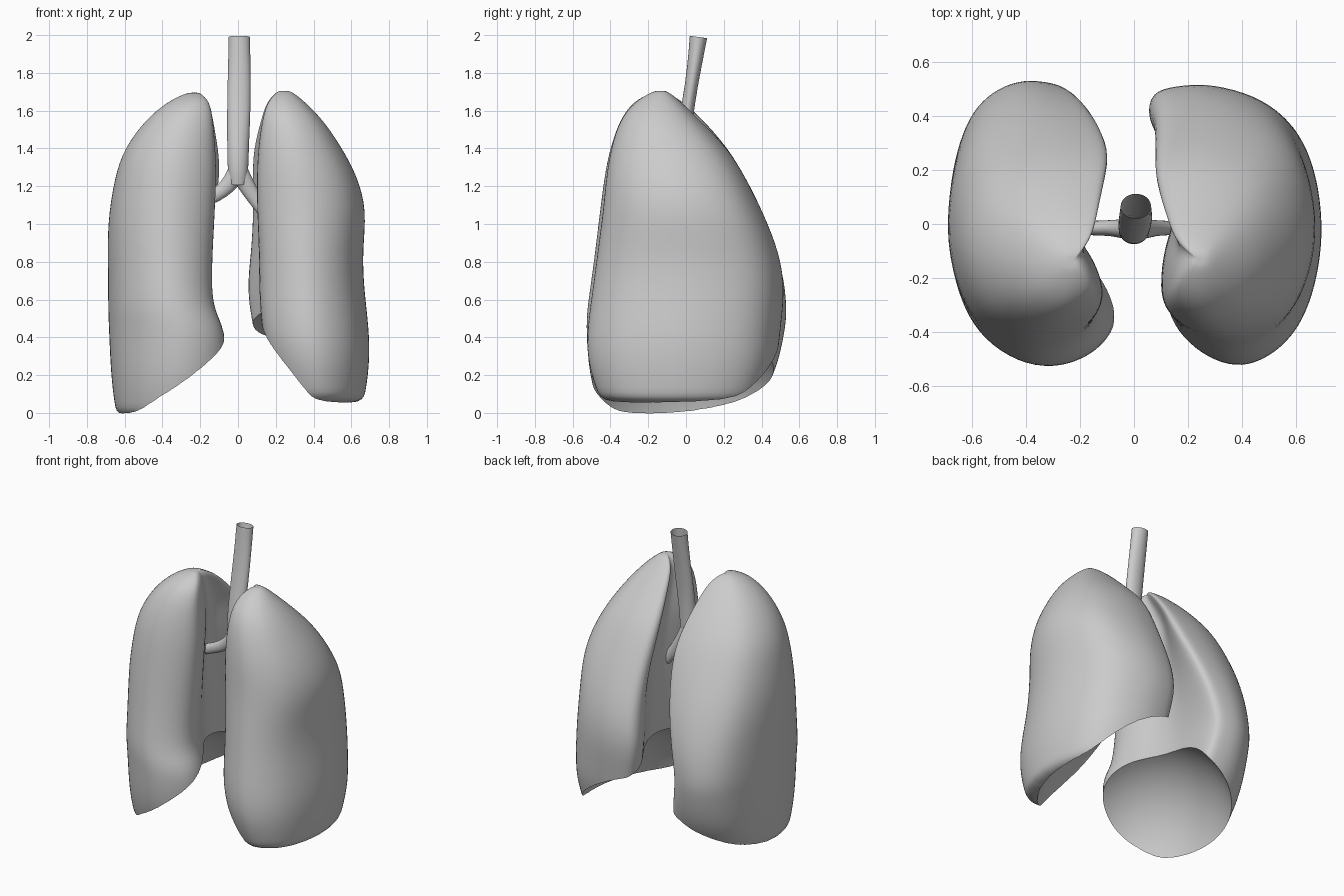
import bpy, bmesh, math
from mathutils import Vector

if "Cube" in bpy.data.objects:
    bpy.data.objects.remove(bpy.data.objects["Cube"])

# Lung cross-section: (u, v), u = medial to lateral, v = front to back
OUTER = [(0, .24), (.04, .13), (.17, .05), (.33, .0), (.5, -.01), (.69, .04), (.85, .13),
         (.95, .26), (1, .4), (1.01, .53), (.98, .68), (.9, .82), (.77, .92), (.58, .98), (.36, 1.01)]
LEFT_BACK = [(.15, 1.0), (.02, .985), (-.01, .93)]
RIGHT_BACK = [(.18, 1.0), (.03, .98), (-.01, .88)]
MEDIAL = [(.1, .74), (.19, .59), (.19, .46), (.06, .34)]   # hollow facing the heart


def mesh_object(name, bm):
    bmesh.ops.recalc_face_normals(bm, faces=bm.faces[:])
    me = bpy.data.meshes.new(name)
    bm.to_mesh(me)
    bm.free()
    ob = bpy.data.objects.new(name, me)
    bpy.context.collection.objects.link(ob)
    bpy.ops.object.select_all(action='DESELECT')
    bpy.context.view_layer.objects.active = ob
    ob.select_set(True)
    return ob


def loft(rings, caps):
    bm = bmesh.new()
    rows = [[bm.verts.new(p) for p in r] for r in rings]
    n = len(rows[0])
    for a, b in zip(rows, rows[1:]):
        for i in range(n):
            bm.faces.new((a[i], a[(i + 1) % n], b[(i + 1) % n], b[i]))
    if caps:
        for r in (rows[0], rows[-1]):
            c = bm.verts.new(sum((v.co for v in r), Vector()) / n)
            for i in range(n):
                bm.faces.new((r[i], r[(i + 1) % n], c))
    return bm


def lung(name, side, back, hilum_y, levels, dome_loc, dome_scale):
    rings = []
    for z, in_f, in_b, out, yf, yb, hollow in levels:
        ring = []
        # keep the hollow near one y position through all levels
        vc = max(.5, min((hilum_y - yf) / (yb - yf), .66))
        for k, (u, v) in enumerate(OUTER + back + MEDIAL):
            if k >= len(OUTER) + len(back):
                u *= hollow
                v = v * 2 * vc if v < .5 else 1 - (1 - v) * 2 * (1 - vc)
            xi = in_f + (in_b - in_f) * v
            ring.append(Vector((side * (xi + (out - xi) * u), yf + (yb - yf) * v, z)))
        rings.append(ring)
    ob = mesh_object(name, loft(rings, True))
    m = ob.modifiers.new("smooth", 'SUBSURF')
    m.levels = m.render_levels = 2
    bpy.ops.object.modifier_apply(modifier=m.name)
    # Domed underside where the diaphragm sits
    bm = bmesh.new()
    bmesh.ops.create_uvsphere(bm, u_segments=48, v_segments=32, radius=1)
    for v in bm.verts:
        v.co = Vector(a * b for a, b in zip(v.co, dome_scale)) + Vector(dome_loc)
    cutter = mesh_object("diaphragm_cutter", bm)
    cutter.hide_render = True
    bpy.ops.object.select_all(action='DESELECT')
    bpy.context.view_layer.objects.active = ob
    ob.select_set(True)
    m = ob.modifiers.new("dome", 'BOOLEAN')
    m.operation, m.object, m.solver = 'DIFFERENCE', cutter, 'EXACT'
    bpy.ops.object.modifier_apply(modifier=m.name)
    bpy.data.objects.remove(cutter)
    bpy.ops.object.shade_smooth_by_angle(angle=math.radians(40))


def tube(name, path, radii, sides=20):
    pts = [Vector(p) for p in path]
    rings = []
    for i, p in enumerate(pts):
        t = (pts[min(i + 1, len(pts) - 1)] - pts[max(i - 1, 0)]).normalized()
        a = Vector((0, 1, 0)).cross(t).normalized()
        b = t.cross(a)
        ra, rb = radii[i]
        rings.append([p + a * ra * math.cos(q) + b * rb * math.sin(q)
                      for q in (2 * math.pi * k / sides for k in range(sides))])
    mesh_object(name, loft(rings, False))
    m = bpy.context.object.modifiers.new("smooth", 'SUBSURF')
    m.levels = m.render_levels = 1
    bpy.ops.object.modifier_apply(modifier=m.name)
    bpy.ops.object.shade_smooth_by_angle(angle=math.radians(40))


# Lungs: z, inner front, inner back, outer, front y, back y, hollow depth
lung("lung_negative_x", -1, LEFT_BACK, 0, [
    (1.695, .20, .20, .27, -.18, -.10, .5),
    (1.65, .145, .15, .37, -.28, -.02, .8),
    (1.55, .125, .13, .49, -.35, .09, 1),
    (1.40, .115, .10, .60, -.40, .22, 1.2),
    (1.25, .11, .085, .65, -.43, .31, 1.3),
    (1.00, .11, .14, .69, -.46, .43, 1.1),
    (.75, .11, .21, .685, -.49, .51, .9),
    (.55, .09, .26, .685, -.52, .53, .8),
    (.44, .0, .25, .68, -.525, .52, 1),
    (.20, .02, .2, .67, -.51, .47, .9),
    (.04, .06, .15, .65, -.46, .36, 1),
    (-.025, .08, .15, .635, -.43, .30, 1)],
    (-.1, .0, -.16), (.555, .62, .67))

lung("lung_positive_x", 1, RIGHT_BACK, .1, [
    (1.705, .21, .21, .28, -.17, -.10, .5),
    (1.65, .155, .15, .35, -.27, -.03, .5),
    (1.55, .125, .12, .45, -.35, .07, .6),
    (1.40, .11, .075, .55, -.395, .22, .7),
    (1.25, .10, .07, .63, -.42, .31, .7),
    (1.07, .10, .075, .68, -.435, .40, .7),
    (.85, .12, .06, .655, -.465, .49, .7),
    (.65, .13, .03, .665, -.49, .52, .8),
    (.45, .13, .07, .69, -.52, .495, .9),
    (.28, .17, .10, .695, -.52, .48, 1),
    (.12, .22, .15, .675, -.47, .42, 1),
    (.05, .25, .2, .66, -.44, .37, 1)],
    (.1, .07, -.15), (.555, .66, .72))

# Airways
tube("trachea",
     [(.007, .066, 1.99), (.007, .047, 1.85), (.005, .01, 1.62), (0, -.022, 1.42),
      (0, -.03, 1.28), (0, -.025, 1.21)],
     [(.057, .047), (.06, .038), (.064, .032), (.058, .047), (.056, .05), (.045, .04)])
for name, path in (
        ("bronchus_negative_x", [(.0, -.02, 1.29), (-.03, -.018, 1.23), (-.08, -.015, 1.175),
                                 (-.15, -.015, 1.135), (-.24, -.015, 1.10)]),
        ("bronchus_positive_x", [(.0, -.02, 1.29), (.035, -.018, 1.22), (.075, -.015, 1.155),
                                 (.12, -.015, 1.09), (.18, -.015, 1.02)])):
    tube(name, path, [(.05, .042), (.047, .038), (.04, .03), (.036, .027), (.034, .026)], 16)
